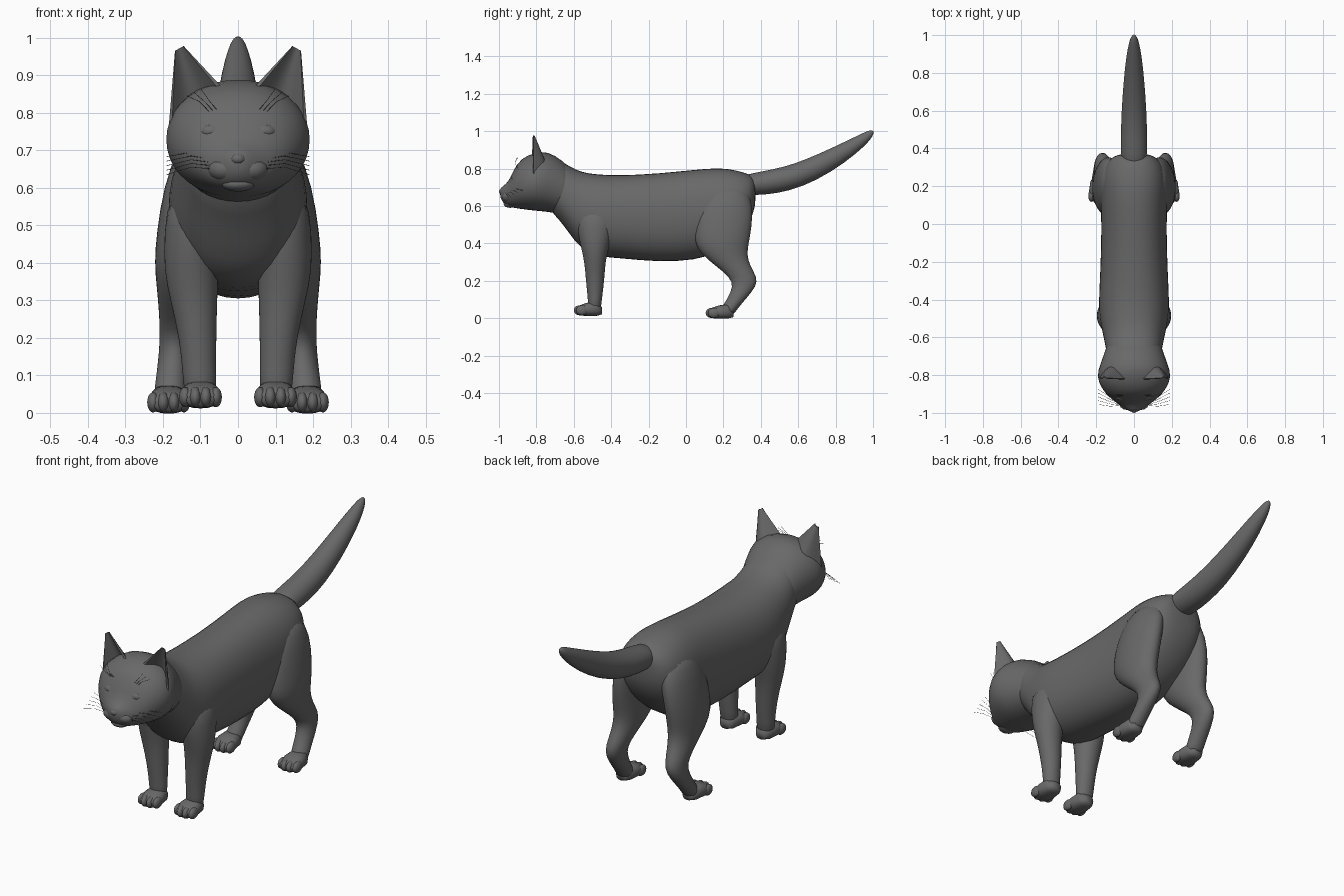
import bpy, bmesh, math
from mathutils import Matrix, Vector

if "Cube" in bpy.data.objects:
    bpy.data.objects.remove(bpy.data.objects["Cube"])

fur = bpy.data.materials.new("dark_grey_fur")
fur.diffuse_color = (0.14, 0.14, 0.14, 1)
fur.use_nodes = True
fur.node_tree.nodes["Principled BSDF"].inputs["Base Color"].default_value = fur.diffuse_color


def finish(name, bm, mirror=False, subsurf=0, sharp=None):
    bmesh.ops.recalc_face_normals(bm, faces=bm.faces)
    me = bpy.data.meshes.new(name)
    bm.to_mesh(me)
    bm.free()
    for p in me.polygons:
        p.use_smooth = True
    if sharp:
        me.set_sharp_from_angle(angle=math.radians(sharp))
    me.materials.append(fur)
    ob = bpy.data.objects.new(name, me)
    bpy.context.collection.objects.link(ob)
    if mirror:
        ob.modifiers.new("mirror", "MIRROR").use_mirror_merge = False
    if subsurf:
        m = ob.modifiers.new("smooth", "SUBSURF")
        m.levels = m.render_levels = subsurf
    return ob


def skin(bm, rings):
    """Join a list of equal closed point loops into a capped tube."""
    loops = [[bm.verts.new(p) for p in r] for r in rings]
    n = len(loops[0])
    for a, b in zip(loops, loops[1:]):
        for i in range(n):
            j = (i + 1) % n
            bm.faces.new((a[i], a[j], b[j], b[i]))
    bm.faces.new(loops[0])
    bm.faces.new(loops[-1][::-1])


def ring(c, rx, rv, tilt, power=2.0, n=20):
    """Superellipse; tilt 0 stands upright, tilt 90 lies flat."""
    a = math.radians(tilt)
    v = Vector((0, -math.sin(a), math.cos(a)))
    pts = []
    for i in range(n):
        t = 2 * math.pi * i / n
        ct, st = math.cos(t), math.sin(t)
        px = math.copysign(abs(ct) ** (2 / power), ct)
        pv = math.copysign(abs(st) ** (2 / power), st)
        pts.append(Vector(c) + Vector((rx * px, 0, 0)) + v * (rv * pv))
    return pts


def along_y(rows, x=0, dy=0, dz=0, power=2.0):
    # rows: y, bottom, top, half width
    return [ring((x, y + dy, (b + t) / 2 + dz), w, (t - b) / 2, 0, power)
            for y, b, t, w in rows]


def blob(bm, c, r):
    bmesh.ops.create_uvsphere(bm, u_segments=14, v_segments=10, radius=1,
                              matrix=Matrix.Translation(c) @ Matrix.Diagonal((*r, 1)))


# torso with neck
bm = bmesh.new()
skin(bm, along_y([
    (-.74, .58, .86, .13), (-.68, .53, .85, .147), (-.62, .445, .812, .158),
    (-.56, .365, .782, .172), (-.47, .325, .77, .19), (-.35, .318, .765, .186),
    (-.15, .297, .776, .176), (.05, .305, .797, .175), (.18, .35, .808, .18),
    (.27, .42, .793, .172), (.34, .51, .772, .14), (.375, .6, .745, .08)], power=2.25))
finish("body", bm, subsurf=1)

# head
bm = bmesh.new()
skin(bm, along_y([
    (-.995, .65, .69, .018), (-.98, .617, .708, .045), (-.95, .597, .725, .088),
    (-.92, .588, .80, .13), (-.88, .582, .857, .168), (-.81, .572, .888, .204),
    (-.74, .568, .896, .18), (-.66, .55, .845, .15), (-.58, .56, .77, .13)], power=2.1))
finish("head", bm, subsurf=1)

# muzzle pads, brow and cheeks
bm = bmesh.new()
blob(bm, (.035, -.945, .65), (.046, .04, .033))
blob(bm, (.07, -.912, .75), (.032, .022, .02))
finish("muzzle_and_eyelids", bm, mirror=True)
bm = bmesh.new()
blob(bm, (0, -.978, .677), (.022, .022, .017))
blob(bm, (0, -.94, .61), (.045, .035, .02))
finish("nose_and_chin", bm)

# ears: crescent section narrowing to a rounded tip, hollow toward the front
bm = bmesh.new()
levels = []
for t in (0, .2, .4, .6, .8, .93, 1):
    outer = Vector((.184, -.815, .77)).lerp(Vector((.168, -.815, .965)), t)
    inner = Vector((.04, -.82, .865)).lerp(Vector((.145, -.815, .978)), t)
    depth = .075 * (1 - .9 * t)
    back = [outer.lerp(inner, i / 8) + Vector((0, depth * math.sin(math.pi * i / 8), 0))
            for i in range(9)]
    front = [outer.lerp(inner, .06 + .88 * i / 8)
             + Vector((0, depth * .75 * math.sin(math.pi * i / 8) - .004, 0))
             for i in range(8, -1, -1)]
    levels.append(back + front)
skin(bm, levels)
finish("ears", bm, mirror=True, sharp=50)

# legs: rows are z, x, y, rx, ry
front = [(.60, .11, -.48, .075, .11), (.48, .122, -.485, .076, .10),
         (.38, .125, -.487, .074, .075), (.30, .118, -.487, .063, .056),
         (.20, .107, -.486, .05, .05), (.10, .103, -.487, .044, .037),
         (.03, .10, -.49, .044, .035)]
hind = [(.72, .10, .23, .06, .09), (.60, .13, .212, .07, .15), (.48, .146, .20, .072, .152),
        (.40, .15, .19, .074, .147), (.34, .151, .205, .067, .122),
        (.28, .156, .25, .056, .093), (.22, .164, .307, .045, .074),
        (.17, .169, .316, .041, .062), (.10, .177, .268, .041, .05),
        (.05, .182, .23, .043, .045), (.015, .184, .215, .04, .04)]
for name, rows in (("front_legs", front), ("hind_legs", hind)):
    bm = bmesh.new()
    skin(bm, [ring((x, y, z), rx, ry, 90) for z, x, y, rx, ry in rows])
    finish(name, bm, mirror=True, subsurf=1)

# paws with four toes
for name, x, dy, dz in (("front_paws", .10, 0, 0), ("hind_paws", .185, .705, -.014)):
    bm = bmesh.new()
    skin(bm, along_y([(-.45, .02, .06, .025), (-.48, .012, .09, .046),
                      (-.53, .012, .082, .053), (-.565, .014, .07, .05),
                      (-.585, .022, .058, .04)], x, dy, dz, 2.4))
    for off, back in ((-.041, .012), (-.014, 0), (.014, 0), (.041, .012)):
        blob(bm, (x + off, -.568 + back + dy, .042 + dz), (.0165, .032, .027))
    finish(name, bm, mirror=True)

# tail: rows are y, z, rx, radius, tilt
bm = bmesh.new()
skin(bm, [ring((0, y, z), rx, r, tilt) for y, z, rx, r, tilt in (
    (.28, .71, .06, .05, 0), (.38, .718, .072, .062, 5), (.48, .732, .07, .066, 10),
    (.60, .762, .067, .066, 18), (.75, .832, .056, .059, 26), (.88, .91, .043, .044, 31),
    (.96, .965, .027, .029, 33), (.99, .99, .016, .018, 33), (1.002, 1.0, .004, .004, 33))])
finish("tail", bm, subsurf=1)

# whiskers: fans of hair-thin curves on cheeks and brows
cu = bpy.data.curves.new("whiskers", "CURVE")
cu.dimensions = "3D"
cu.bevel_depth = .0008
cu.bevel_resolution = 0
for s in (-1, 1):
    paths = [((.06, -.96, .65 + .008 * i), (.125, -.965 + .012 * i, .655 + .01 * i),
              (.19, -.955 + .02 * i, .635 + .012 * i)) for i in range(5)]
    paths += [((.05 + .012 * i, -.9, .80), (.075 + .014 * i, -.915, .83),
               (.10 + .018 * i, -.9, .865 - .01 * i)) for i in range(3)]
    for pts in paths:
        sp = cu.splines.new("POLY")
        sp.points.add(2)
        for p, (x, y, z) in zip(sp.points, pts):
            p.co = (s * x, y, z, 1)
cu.materials.append(fur)
bpy.context.collection.objects.link(bpy.data.objects.new("whiskers", cu))
